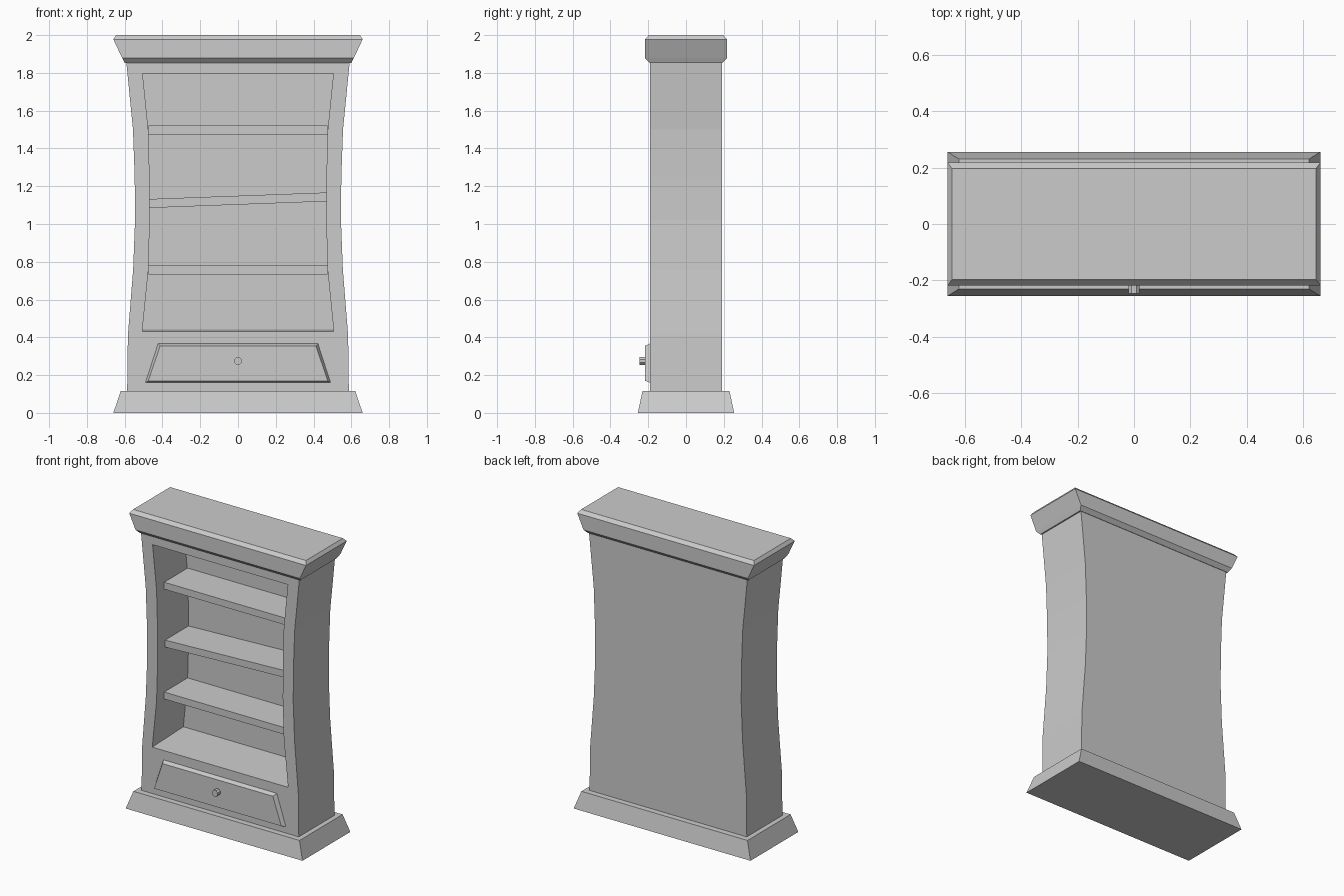
import bpy, bmesh, math

if "Cube" in bpy.data.objects:
    bpy.data.objects.remove(bpy.data.objects["Cube"])


def loft(name, rings):
    """Skin a list of equal-length rings and cap both ends."""
    bm = bmesh.new()
    vs = [[bm.verts.new(p) for p in ring] for ring in rings]
    n = len(rings[0])
    for a, b in zip(vs, vs[1:]):
        for i in range(n):
            j = (i + 1) % n
            bm.faces.new((a[i], a[j], b[j], b[i]))
    bm.faces.new(vs[0][::-1])
    bm.faces.new(vs[-1])
    bmesh.ops.recalc_face_normals(bm, faces=bm.faces)
    me = bpy.data.meshes.new(name)
    bm.to_mesh(me)
    bm.free()
    ob = bpy.data.objects.new(name, me)
    bpy.context.collection.objects.link(ob)
    return ob


def rect(x, y, z):
    """Horizontal rectangle ring from half sizes."""
    return [(-x, -y, z), (x, -y, z), (x, y, z), (-x, y, z)]


def mirrored(side, y):
    """Upright ring: right-hand profile (x, z) mirrored to the left."""
    return [(x, y, z) for x, z in side] + [(-x, y, z) for x, z in reversed(side)]


# Waisted cabinet body: outer shell folded in to form the open recess
outer = [(0.587, 0.1), (0.583, 0.41), (0.555, 0.76), (0.545, 1.02),
         (0.547, 1.25), (0.556, 1.5), (0.592, 1.865)]
inner = [(0.507, 0.43), (0.49, 0.6), (0.475, 0.75), (0.467, 1.02),
         (0.468, 1.25), (0.475, 1.5), (0.505, 1.797)]
inner_back = [(0.506, 0.442)] + inner[1:]
loft("cabinet_body", [mirrored(outer, 0.19), mirrored(outer, -0.19),
                      mirrored(inner, -0.19), mirrored(inner_back, 0.14)])

# Tapered plinth
loft("base_plinth", [rect(0.66, 0.255, 0), rect(0.62, 0.23, 0.117)])

# Flared, chamfered crown
loft("crown", [rect(0.60, 0.193, 1.853), rect(0.613, 0.217, 1.878),
               rect(0.66, 0.217, 1.978), rect(0.645, 0.197, 2.0)])

# Shelves: (left underside, right underside), the middle one hangs crooked
for part, zl, zr in (("lower_shelf", 0.733, 0.733),
                     ("crooked_middle_shelf", 1.085, 1.12),
                     ("upper_shelf", 1.474, 1.474)):
    x, t = 0.474, 0.047
    loft(part, [[(-x, y, zl), (x, y, zr), (x, y, zr + t), (-x, y, zl + t)]
                for y in (-0.11, 0.145)])

# Trapezoid drawer front with chamfered edge
loft("drawer_front", [mirrored([(0.49, 0.16), (0.423, 0.367)], -0.185),
                      mirrored([(0.49, 0.16), (0.423, 0.367)], -0.19),
                      mirrored([(0.475, 0.17), (0.412, 0.355)], -0.217)])

# Octagonal drawer knob
loft("drawer_knob", [[(0.022 * math.cos((i + 0.5) * math.pi / 4), y,
                       0.275 + 0.022 * math.sin((i + 0.5) * math.pi / 4))
                      for i in range(8)] for y in (-0.21, -0.247)])
